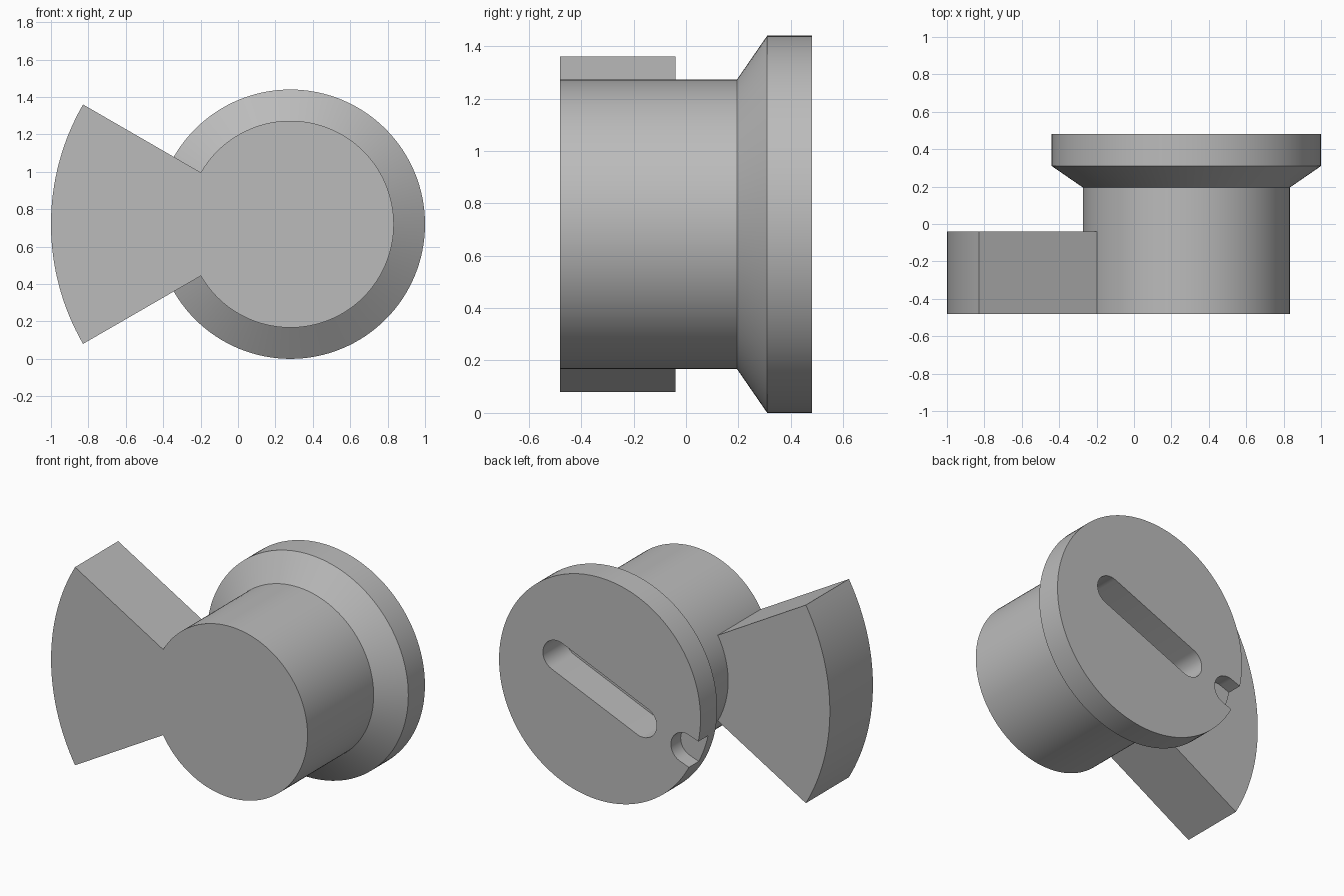
import bpy, bmesh
from math import sin, cos, pi, radians

if "Cube" in bpy.data.objects:
    bpy.data.objects.remove(bpy.data.objects["Cube"], do_unlink=True)

CX, CZ = 0.28, 0.72              # axis of the turned body, running along y
FRONT, BACK = -0.48, 0.48
RIM, SHANK, REACH = 0.72, 0.553, 1.28

grey = bpy.data.materials.new("plain_grey")
grey.use_nodes = True
grey.diffuse_color = (0.5, 0.5, 0.5, 1)
grey.node_tree.nodes["Principled BSDF"].inputs["Base Color"].default_value = (0.5, 0.5, 0.5, 1)


def arc(radius, start, end, steps, centre=0.0):
    """Arc points in degrees, measured from the axis towards the wing side."""
    angles = [radians(start + (end - start) * i / steps) for i in range(steps + 1)]
    return [(centre + radius * cos(a), radius * sin(a)) for a in angles]


def loft(name, rings):
    """Closed solid from (outline, y) rings; outline u points to -x, v up."""
    bm = bmesh.new()
    loops = [[bm.verts.new((CX - u, y, CZ + v)) for u, v in outline] for outline, y in rings]
    for a, b in zip(loops, loops[1:]):
        for i in range(len(a)):
            j = (i + 1) % len(a)
            bm.faces.new((a[i], a[j], b[j], b[i]))
    bm.faces.new(loops[0])
    bm.faces.new(loops[-1])
    bmesh.ops.recalc_face_normals(bm, faces=bm.faces)
    mesh = bpy.data.meshes.new(name)
    bm.to_mesh(mesh)
    bm.free()
    mesh.materials.append(grey)
    obj = bpy.data.objects.new(name, mesh)
    bpy.context.collection.objects.link(obj)
    return obj


def prism(name, outline, y0, y1, turn=0):
    c, s = cos(radians(turn)), sin(radians(turn))
    turned = [(u * c - v * s, u * s + v * c) for u, v in outline]
    return loft(name, [(turned, y0), (turned, y1)])


def combine(target, tool, operation):
    mod = target.modifiers.new(operation.title(), "BOOLEAN")
    mod.operation, mod.solver, mod.object = operation, "EXACT", tool
    bpy.context.view_layer.objects.active = target
    bpy.ops.object.modifier_apply(modifier=mod.name)
    bpy.data.objects.remove(tool, do_unlink=True)


# Turned body: straight shank, flare and rim
profile = [(SHANK, FRONT), (SHANK, 0.195), (RIM, 0.31), (RIM, BACK)]
body = loft("knob_body", [(arc(r, 0, 360, 128)[:-1], y) for r, y in profile])

# Fan-shaped wing joined to the shank
fan = arc(REACH, -30, 30, 32) + arc(0.3, 30, -30, 8)
combine(body, prism("fan_wing", fan, FRONT, -0.04), "UNION")

# Blind driver slot with round ends
slot = arc(0.1, -90, 90, 20, 0.333) + arc(0.1, 90, 270, 20, -0.333)
combine(body, prism("slot_cutter", slot, BACK - 0.235, BACK + 0.1, -23), "DIFFERENCE")

# Shallow pointer notch open at the rim
notch = [(0.9, -0.098), (0.9, 0.098)] + arc(0.098, 90, 270, 20, 0.645)
combine(body, prism("notch_cutter", notch, BACK - 0.1, BACK + 0.1, -20), "DIFFERENCE")

bpy.ops.object.select_all(action="DESELECT")
body.select_set(True)
bpy.context.view_layer.objects.active = body
bpy.ops.object.shade_smooth_by_angle(angle=radians(25))
